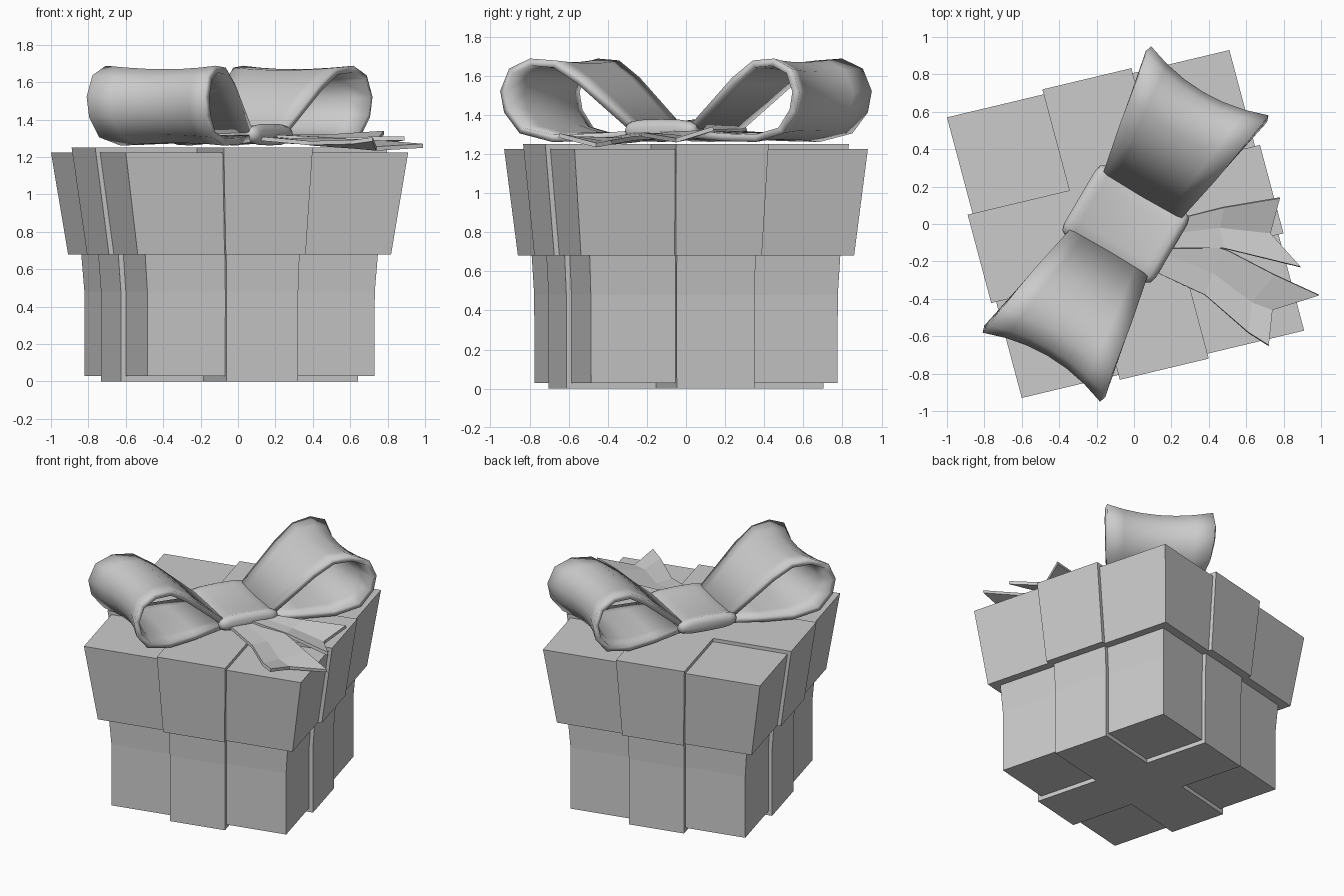
import bpy, bmesh, math
from mathutils import Vector

if "Cube" in bpy.data.objects:
    bpy.data.objects.remove(bpy.data.objects["Cube"])

CX = -0.045
U, V = Vector((0.755, 0.18)), Vector((-0.20, 0.75))       # box half-axes (slightly skewed)
L, W = Vector((0.507, 0.862)), Vector((0.862, -0.507))    # bow: loop direction, width direction


def on_box(u, v, z):
    p = U * u + V * v
    return (CX + p.x, p.y, z)


def on_bow(l, w, z):
    p = L * l + W * w
    return (CX + p.x, p.y, z)


def make(name, verts, faces, thick=0, smooth=False):
    me = bpy.data.meshes.new(name)
    me.from_pydata(verts, [], faces)
    bm = bmesh.new()
    bm.from_mesh(me)
    bmesh.ops.recalc_face_normals(bm, faces=bm.faces)
    bm.to_mesh(me)
    bm.free()
    ob = bpy.data.objects.new(name, me)
    bpy.context.collection.objects.link(ob)
    if thick:
        m = ob.modifiers.new("thickness", 'SOLIDIFY')
        m.thickness, m.offset = thick, 0
    if smooth:
        bpy.ops.object.select_all(action='DESELECT')
        ob.select_set(True)
        bpy.context.view_layer.objects.active = ob
        bpy.ops.object.shade_smooth_by_angle(angle=math.radians(50))
    return ob


def loft(name, rings, smooth=False):
    n = len(rings[0])
    verts = [p for r in rings for p in r]
    faces = [(k * n + i, k * n + (i + 1) % n, (k + 1) * n + (i + 1) % n, (k + 1) * n + i)
             for k in range(len(rings) - 1) for i in range(n)]
    faces += [tuple(range(n))[::-1], tuple(range(len(verts) - n, len(verts)))]
    return make(name, verts, faces, 0, smooth)


def sheet(name, rows, thick, smooth=True):
    n = len(rows[0])
    verts = [p for r in rows for p in r]
    faces = [(k * n + i, k * n + i + 1, (k + 1) * n + i + 1, (k + 1) * n + i)
             for k in range(len(rows) - 1) for i in range(n - 1)]
    return make(name, verts, faces, thick, smooth)


def square(z, a, b):
    return [on_box(u * a, v * b, z) for u, v in ((-1, -1), (1, -1), (1, 1), (-1, 1))]


def cross(z, a, b, d=0.035, k=0.315):
    e, f = a + d, b + d
    p, q = k * a, k * b
    pts = [(-p, -f), (p, -f), (p, -q), (e, -q), (e, q), (p, q),
           (p, f), (-p, f), (-p, q), (-e, q), (-e, -q), (-p, -q)]
    return [on_box(u, v, z) for u, v in pts]


# Box and lid, each with a crossed ribbon standing slightly proud
body = [(0.03, 0.805, 0.84), (0.48, 0.805, 0.842), (0.69, 0.825, 0.855)]
lid = [(0.68, 0.897, 0.931), (1.225, 1, 1)]
loft("box_body", [square(*s) for s in body])
loft("box_lid", [square(*s) for s in lid])
loft("body_ribbon", [cross(0, *body[0][1:])] + [cross(*s) for s in body[1:]])
loft("lid_ribbon", [cross(*lid[0]), cross(1.25, 1, 1)])

# Bow loops: profile along the loop, flared towards both edges
profile = [(0.18, 1.335), (0.46, 1.575), (0.59, 1.66), (0.72, 1.67), (0.825, 1.625), (0.87, 1.52),
           (0.85, 1.42), (0.77, 1.32), (0.60, 1.28), (0.40, 1.285), (0.18, 1.30)]
for side, name in ((1, "bow_loop_back"), (-1, "bow_loop_front")):
    rows = []
    for l, z in profile:
        r = (l - 0.18) / 0.69
        row = []
        for i in range(7):
            t = i / 3 - 1
            pinch = (1 - t * t) * r
            row.append(on_bow(side * (l - 0.07 * pinch * r),
                              t * (0.24 + 0.13 * r ** 0.9),
                              z + (1.47 - z) * 0.12 * pinch))
        rows.append(row)
    sheet(name, rows, 0.038)

# Knot: flattened band with rounded, slightly fuller ends
rings = []
for w, sl, h in ((-0.285, 0.165, 0.02), (-0.275, 0.20, 0.045), (-0.25, 0.215, 0.058), (-0.215, 0.205, 0.05),
                 (0, 0.20, 0.045),
                 (0.215, 0.205, 0.05), (0.25, 0.215, 0.058), (0.275, 0.20, 0.045), (0.285, 0.165, 0.02)):
    ring = []
    for i in range(16):
        c, s = math.cos(i * math.tau / 16), math.sin(i * math.tau / 16)
        ring.append(on_bow(sl * math.copysign(abs(c) ** 0.6, c), w,
                           1.32 + h * math.copysign(abs(s) ** 0.7, s)))
    rings.append(ring)
loft("bow_knot", rings, True)

# Ribbon tails with notched ends
sheet("ribbon_tail_back", [
    [(0.24, 0.03, 1.31), (0.20, -0.05, 1.31), (0.16, -0.13, 1.31)],
    [(0.48, 0.09, 1.31), (0.46, -0.02, 1.285), (0.48, -0.13, 1.295)],
    [(0.78, 0.14, 1.33), (0.73, -0.05, 1.27), (0.89, -0.23, 1.30)]], 0.022, False)
sheet("ribbon_tail_front", [
    [(0.20, -0.05, 1.30), (0.14, -0.15, 1.30), (0.10, -0.25, 1.30)],
    [(0.50, -0.14, 1.29), (0.42, -0.26, 1.27), (0.38, -0.38, 1.275)],
    [(0.75, -0.27, 1.28), (0.63, -0.42, 1.255), (0.61, -0.58, 1.28)],
    [(0.99, -0.38, 1.26), (0.74, -0.46, 1.245), (0.72, -0.65, 1.295)]], 0.022, False)
